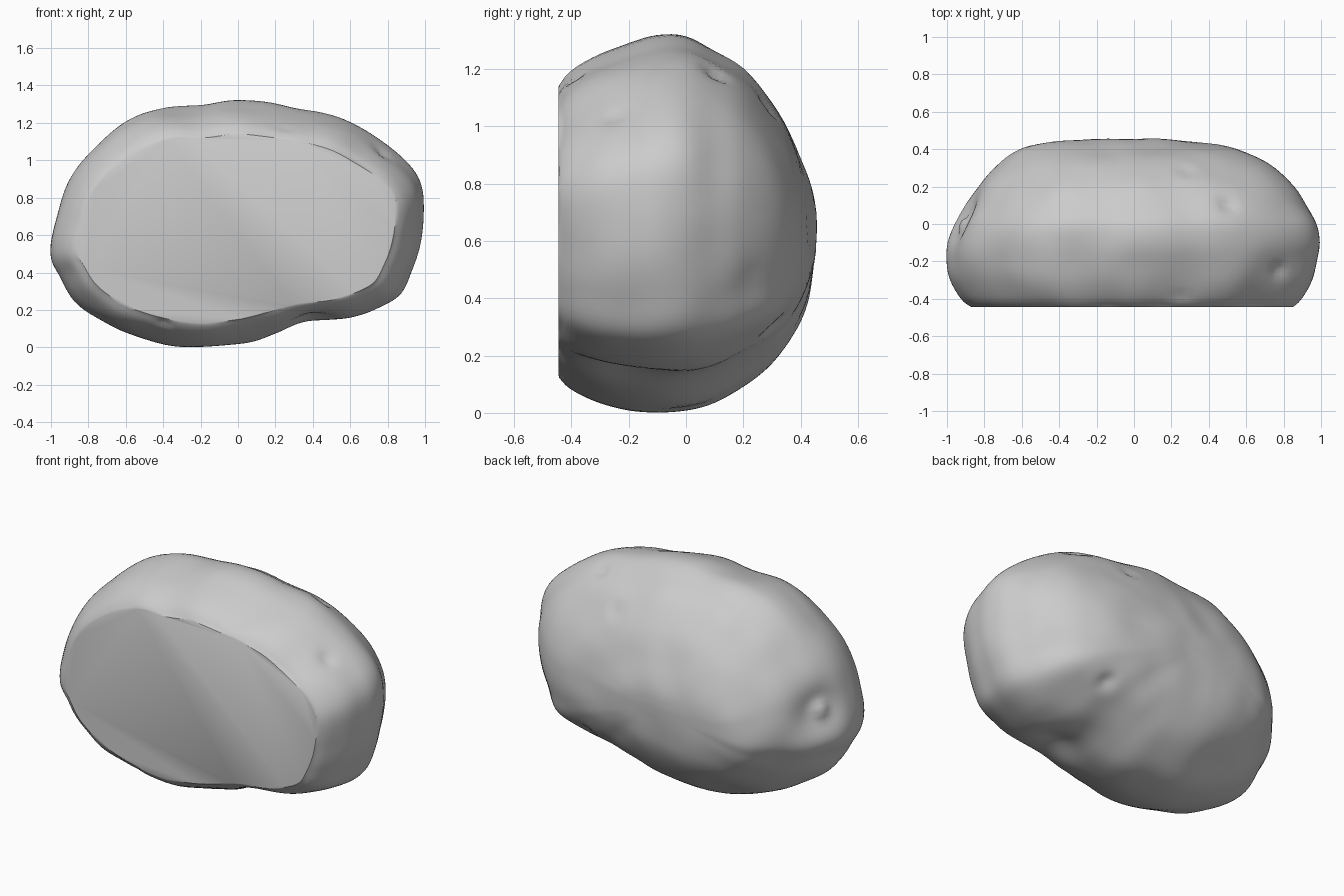
import bpy, bmesh, math
from mathutils import Vector, noise

if "Cube" in bpy.data.objects:
    bpy.data.objects.remove(bpy.data.objects["Cube"])

# Widest outline seen from the front (x, z), counter-clockwise
OUTLINE = [(1, .72), (.98, .87), (.9, 1.0), (.75, 1.12), (.57, 1.22), (.33, 1.28), (.03, 1.32),
           (-.2, 1.295), (-.43, 1.28), (-.6, 1.21), (-.78, 1.07), (-.92, .87), (-.98, .7),
           (-1, .5), (-.95, .38), (-.87, .25), (-.7, .12), (-.5, .04), (-.27, 0), (0, .015),
           (.2, .07), (.38, .13), (.57, .15), (.72, .195), (.86, .27), (.93, .4), (.98, .55)]

# Slices from the cut face to the back: y, left, right, bottom, top
SLICES = [(-.445, -.86, .84, .135, 1.14), (-.40, -.92, .89, .09, 1.19), (-.30, -.98, .95, .04, 1.25),
          (-.20, -1, .98, .01, 1.29), (-.10, -.995, 1, 0, 1.315), (0, -.96, .98, .01, 1.315),
          (.10, -.90, .92, .04, 1.27), (.20, -.83, .86, .10, 1.20), (.30, -.74, .76, .18, 1.08),
          (.37, -.66, .63, .27, .96), (.42, -.55, .45, .38, .84), (.448, -.38, .22, .50, .74),
          (.455, -.10, 0, .60, .66)]

# Potato eyes and hollows: centre, radius, depth (negative depth is a bump)
DENTS = [((-.95, .02, .68), .15, .06), ((-.95, .02, .68), .065, -.05),
         ((.42, -.2, .12), .16, .035), ((.5, .1, 1.18), .05, .025),
         ((.28, .3, 1.08), .05, .02), ((-.38, .12, 1.25), .04, .02),
         ((.78, -.25, 1.05), .05, .02), ((.26, -.4, 1.19), .035, .025),
         ((-.4, -.42, .13), .03, .02), ((-.83, -.42, .47), .03, .02),
         ((.45, .3, .3), .06, .025), ((.75, .2, .5), .05, .02)]


def smooth(points, steps, closed):
    """Catmull-Rom resampling of a list of tuples."""
    p = [Vector(q) for q in points]
    n, out = len(p), []
    for i in range(n if closed else n - 1):
        q = [p[k % n] if closed else p[min(max(k, 0), n - 1)] for k in range(i - 1, i + 3)]
        for s in range(steps):
            t = s / steps
            out.append(.5 * (2 * q[1] + (q[2] - q[0]) * t
                             + (2 * q[0] - 5 * q[1] + 4 * q[2] - q[3]) * t * t
                             + (3 * q[1] - q[0] - 3 * q[2] + q[3]) * t ** 3))
    return out if closed else out + [p[-1]]


# Loft the body through the slices
bm = bmesh.new()
outline = smooth(OUTLINE, 6, True)
rings = []
for y, l, r, b, t in smooth(SLICES, 4, False):
    rings.append([bm.verts.new((l + (r - l) * (x + 1) / 2, y, b + (t - b) * z / 1.32))
                  for x, z in outline])
n = len(outline)
for a, c in zip(rings, rings[1:]):
    for i in range(n):
        j = (i + 1) % n
        bm.faces.new((a[i], a[j], c[j], c[i]))
bm.faces.new(rings[0])
bm.faces.new(rings[-1])
bmesh.ops.recalc_face_normals(bm, faces=bm.faces)
bm.normal_update()

# Press in the eyes and add gentle unevenness, keeping the cut flat
moves = []
for v in bm.verts:
    d = .012 * noise.noise(v.co * 4.5)
    for c, rad, depth in DENTS:
        d -= depth * math.exp(-((v.co - Vector(c)).length / rad) ** 2 * 1.5)
    moves.append(v.normal * d)
for v, m in zip(bm.verts, moves):
    v.co += m
for v in rings[0]:
    v.co.y = -.445

mesh = bpy.data.meshes.new("halved_potato")
bm.to_mesh(mesh)
bm.free()
potato = bpy.data.objects.new("halved_potato", mesh)
bpy.context.collection.objects.link(potato)

grey = bpy.data.materials.new("plain grey")
grey.diffuse_color = (.6, .6, .6, 1)
grey.use_nodes = True
grey.node_tree.nodes["Principled BSDF"].inputs["Base Color"].default_value = grey.diffuse_color
mesh.materials.append(grey)

bpy.context.view_layer.objects.active = potato
potato.select_set(True)
bpy.ops.object.shade_smooth_by_angle(angle=math.radians(35))
